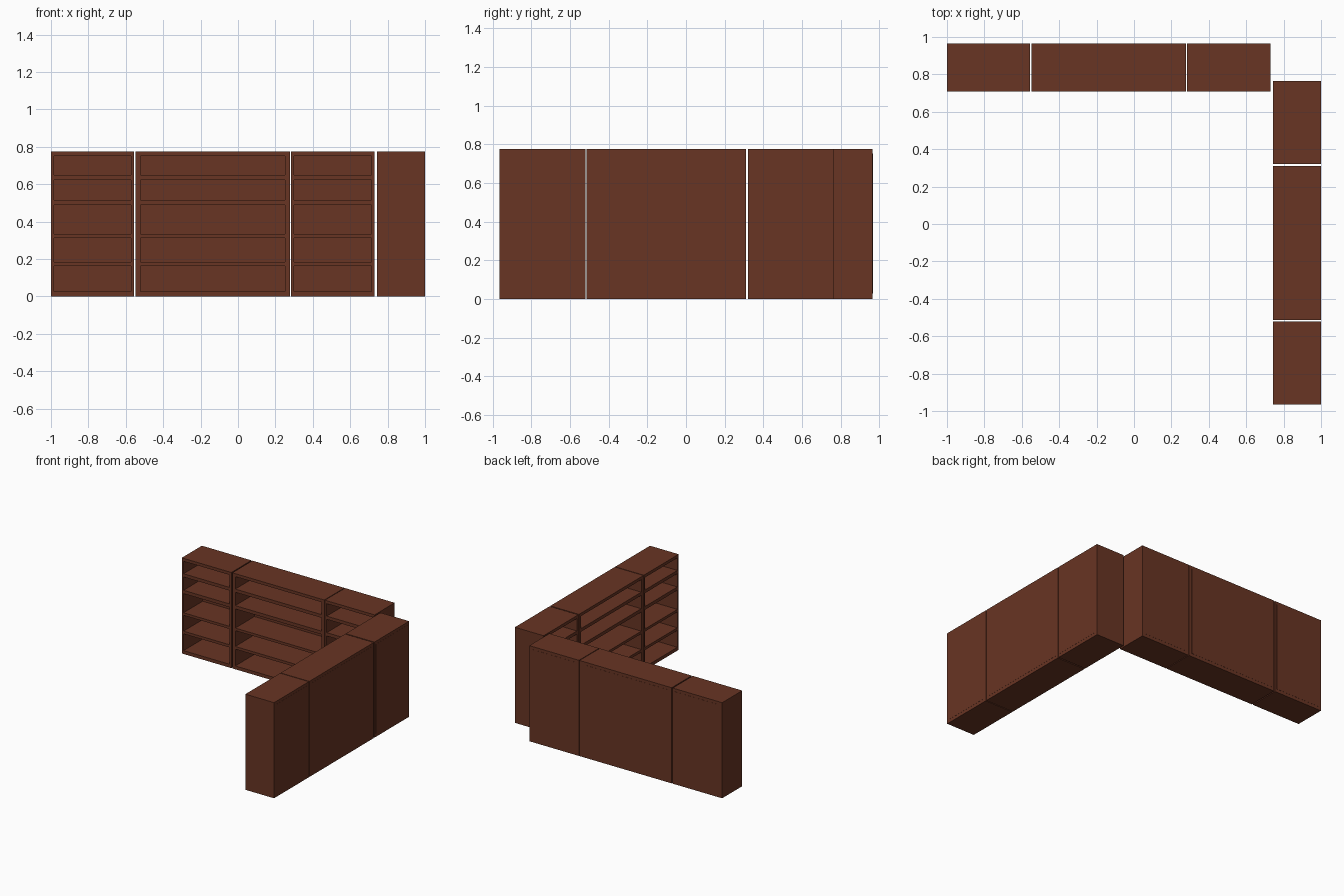
import bpy, bmesh, math
from mathutils import Matrix, Vector

if "Cube" in bpy.data.objects:
    bpy.data.objects.remove(bpy.data.objects["Cube"])

HEIGHT, DEPTH, BACK = 0.775, 0.257, 0.012
# lower and upper height of every shelf opening
OPENINGS = [(0.027, 0.163), (0.185, 0.313), (0.334, 0.489), (0.516, 0.624), (0.65, 0.751)]
# bay name, start, end and side panel thickness along the row
BAYS = [("first_narrow", 0.0, 0.444, 0.016),
        ("wide", 0.453, 1.278, 0.027),
        ("last_narrow", 1.284, 1.729, 0.016)]

wood = bpy.data.materials.new("reddish brown wood")
wood.diffuse_color = (0.138, 0.035, 0.017, 1)
wood.use_nodes = True
wood.node_tree.nodes["Principled BSDF"].inputs["Base Color"].default_value = wood.diffuse_color


def box(bm, lo, hi):
    lo, hi = Vector(lo), Vector(hi)
    m = Matrix.Translation((lo + hi) / 2) @ Matrix.Diagonal((*(hi - lo), 1))
    bmesh.ops.create_cube(bm, size=1, matrix=m)


def finish(bm, name, matrix):
    bmesh.ops.recalc_face_normals(bm, faces=bm.faces)
    mesh = bpy.data.meshes.new(name)
    bm.to_mesh(mesh)
    bm.free()
    mesh.materials.append(wood)
    obj = bpy.data.objects.new(name, mesh)
    obj.matrix_world = matrix
    bpy.context.collection.objects.link(obj)


def bookcase(name, x0, x1, side, matrix):
    # carcass: a box whose front is cut into a grid, then the openings pushed in
    bm = bmesh.new()
    box(bm, (x0, 0, 0), (x1, DEPTH, HEIGHT))
    cuts = [((x, 0, 0), (1, 0, 0)) for x in (x0 + side, x1 - side)]
    cuts += [((0, 0, z), (0, 0, 1)) for pair in OPENINGS for z in pair]
    for co, no in cuts:
        geom = bm.verts[:] + bm.edges[:] + bm.faces[:]
        bmesh.ops.bisect_plane(bm, geom=geom, plane_co=co, plane_no=no)

    def is_opening(face):
        c = face.calc_center_median()
        return (c.y < 1e-4 and x0 + side < c.x < x1 - side
                and any(a < c.z < b for a, b in OPENINGS))

    holes = [f for f in bm.faces if is_opening(f)]
    new = bmesh.ops.extrude_discrete_faces(bm, faces=holes)["faces"]
    for f in new:
        bmesh.ops.translate(bm, verts=f.verts[:], vec=(0, DEPTH - BACK, 0))
    bmesh.ops.dissolve_limit(bm, angle_limit=0.01, verts=bm.verts[:], edges=bm.edges[:])
    finish(bm, name + "_bookcase", matrix)

    # back board standing slightly proud of the carcass
    bm = bmesh.new()
    box(bm, (x0 + side, DEPTH - 0.004, 0.027), (x1 - side, DEPTH + 0.001, 0.751))
    finish(bm, name + "_back_board", matrix)


# back row faces -y, right row is the same row turned to face -x
rows = {"back_row": Matrix.Translation((-1, 0.708, 0)),
        "right_row": Matrix.Translation((0.742, 0.764, 0)) @ Matrix.Rotation(-math.pi / 2, 4, 'Z')}
for row, matrix in rows.items():
    for bay, x0, x1, side in BAYS:
        bookcase(f"{row}_{bay}", x0, x1, side, matrix)
